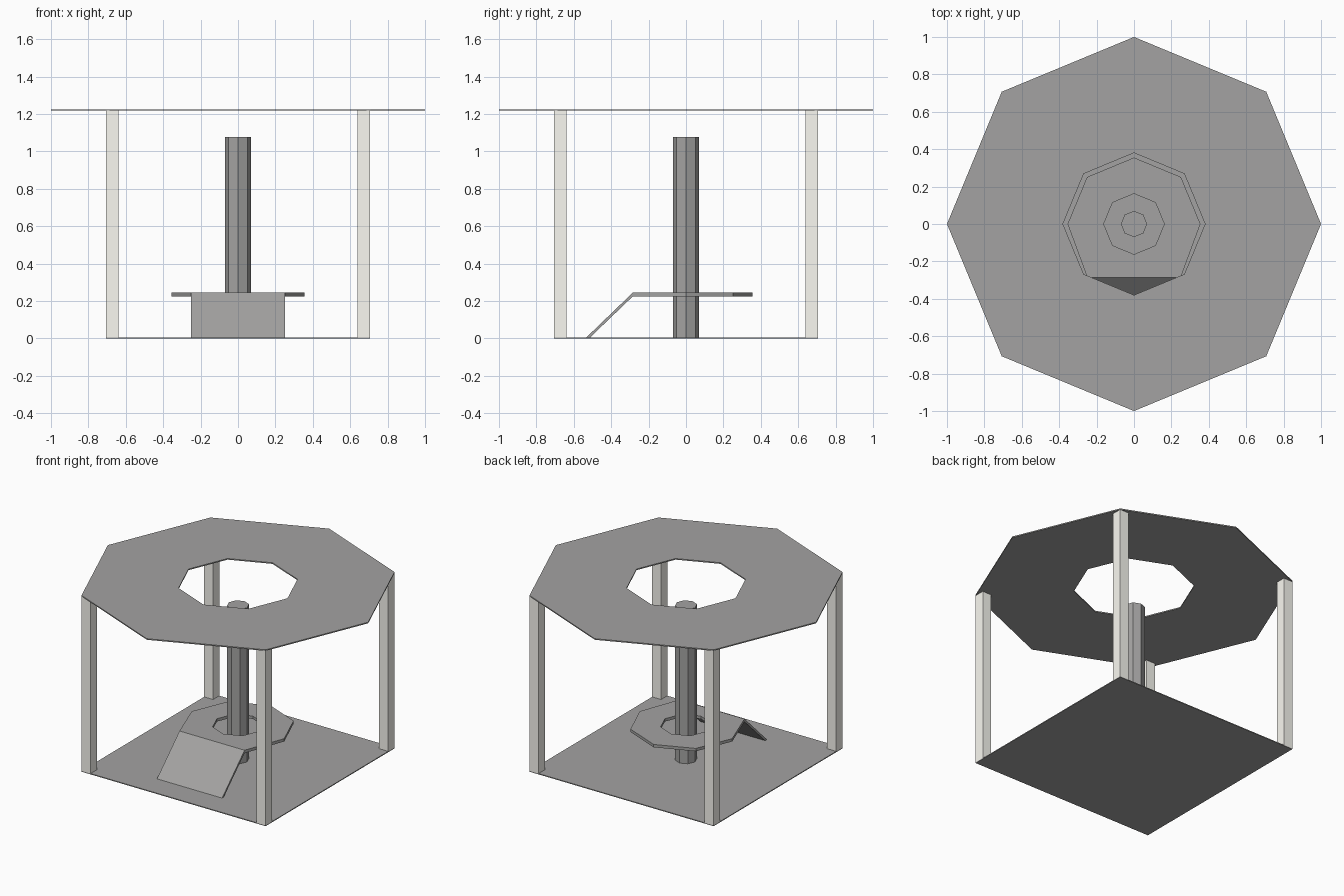
import bpy, bmesh
from math import sin, cos, pi

if "Cube" in bpy.data.objects:
    bpy.data.objects.remove(bpy.data.objects["Cube"])


def material(name, rgb):
    m = bpy.data.materials.new(name)
    m.diffuse_color = (*rgb, 1)
    m.use_nodes = True
    m.node_tree.nodes["Principled BSDF"].inputs["Base Color"].default_value = m.diffuse_color
    return m


DARK = material("dark_grey", (0.367, 0.365, 0.36))
PALE = material("pale_stone", (0.96, 0.95, 0.89))


def finish(name, bm, mat):
    bmesh.ops.recalc_face_normals(bm, faces=bm.faces)
    me = bpy.data.meshes.new(name)
    bm.to_mesh(me)
    bm.free()
    me.materials.append(mat)
    ob = bpy.data.objects.new(name, me)
    bpy.context.collection.objects.link(ob)
    return ob


def octagon(r):
    return [(r * cos(i * pi / 4), r * sin(i * pi / 4)) for i in range(8)]


def prism(name, outer, z0, z1, inner=None, mat=DARK):
    """Upright slab with the given outline and an optional hole."""
    bm = bmesh.new()
    n = len(outer)

    def loop(pts, z):
        return [bm.verts.new((x, y, z)) for x, y in pts]

    def bridge(a, b):
        for i in range(n):
            j = (i + 1) % n
            bm.faces.new((a[i], a[j], b[j], b[i]))

    low, high = loop(outer, z0), loop(outer, z1)
    bridge(low, high)
    if inner:
        hole_low, hole_high = loop(inner, z0), loop(inner, z1)
        bridge(hole_high, hole_low)
        bridge(high, hole_high)
        bridge(hole_low, low)
    else:
        bm.faces.new(low)
        bm.faces.new(high)
    return finish(name, bm, mat)


def rect(x0, x1, y0, y1):
    return [(x0, y0), (x1, y0), (x1, y1), (x0, y1)]


C = 0.707    # floor half width, also the roof's diagonal corners
TOP = 1.225

# Floor and pierced roof
prism("floor", rect(-C, C, -C, C), 0, 0.006)
prism("roof", octagon(1.0), TOP - 0.008, TOP, octagon(0.38))

# Corner posts
for sx, side in ((-1, "left"), (1, "right")):
    for sy, end in ((-1, "front"), (1, "back")):
        xs = sorted((sx * C, sx * 0.638))
        ys = sorted((sy * C, sy * 0.638))
        prism(f"{end}_{side}_post", rect(*xs, *ys), 0.006, TOP - 0.008, mat=PALE)

# Central pillar
prism("pillar", octagon(0.07), 0.006, 1.077)

# Raised walkway ring, squared off at the front to meet the ramp
FRONT = -0.285
outline = octagon(0.355)
outline[5], outline[6], outline[7] = (-0.25, FRONT), (0, FRONT), (0.25, FRONT)
prism("walkway", outline, 0.224, 0.244, octagon(0.162))

# Sloping ramp, side profile extruded across x
bm = bmesh.new()
profile = [(FRONT, 0.244), (FRONT, 0.224), (-0.515, 0.003), (-0.535, 0.003)]
a, b = ([bm.verts.new((x, y, z)) for y, z in profile] for x in (-0.25, 0.25))
bm.faces.new(a)
bm.faces.new(b)
for i in range(4):
    j = (i + 1) % 4
    bm.faces.new((a[i], a[j], b[j], b[i]))
finish("ramp", bm, DARK)
